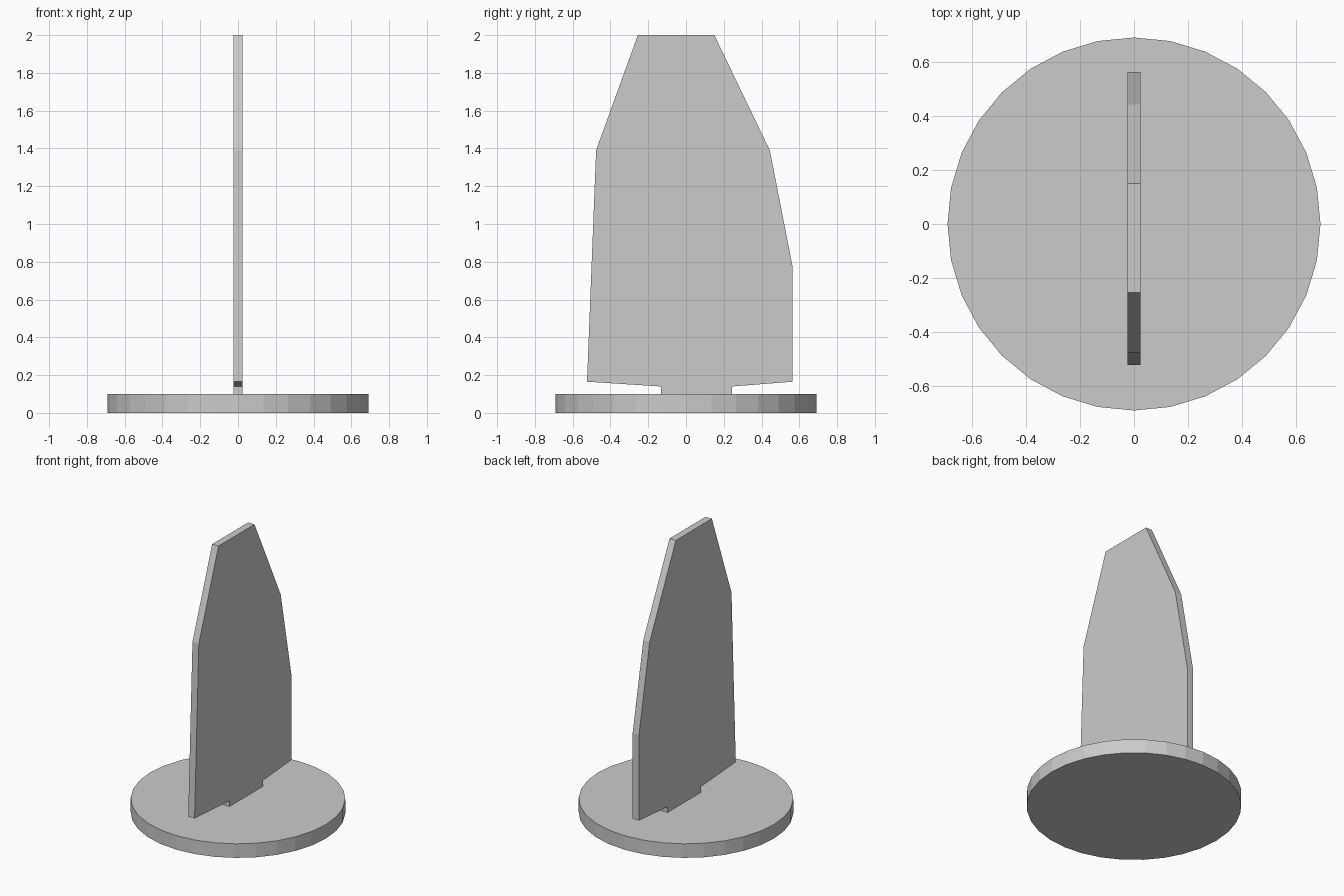
import bpy
import bmesh
from mathutils import Vector

if "Cube" in bpy.data.objects:
    bpy.data.objects.remove(bpy.data.objects["Cube"])

# Round base disc
bpy.ops.mesh.primitive_cylinder_add(vertices=32, radius=0.692, depth=0.1, location=(0, 0, 0.05))
bpy.context.object.name = "base_disc"

# Flat upright panel with a narrow foot, profile in (y, z)
profile = [(-0.132, 0.1), (0.244, 0.1), (0.244, 0.14), (0.564, 0.165),
           (0.564, 0.775), (0.444, 1.39), (0.15, 2.0), (-0.255, 2.0),
           (-0.476, 1.39), (-0.524, 0.165), (-0.132, 0.14)]
thickness = 0.05

bm = bmesh.new()
face = bm.faces.new([bm.verts.new((-thickness / 2, y, z)) for y, z in profile])
extruded = bmesh.ops.extrude_face_region(bm, geom=[face], use_keep_orig=True)
moved = [g for g in extruded["geom"] if isinstance(g, bmesh.types.BMVert)]
bmesh.ops.translate(bm, verts=moved, vec=Vector((thickness, 0, 0)))
bmesh.ops.recalc_face_normals(bm, faces=bm.faces)
mesh = bpy.data.meshes.new("upright_panel")
bm.to_mesh(mesh)
bm.free()
bpy.context.collection.objects.link(bpy.data.objects.new("upright_panel", mesh))
